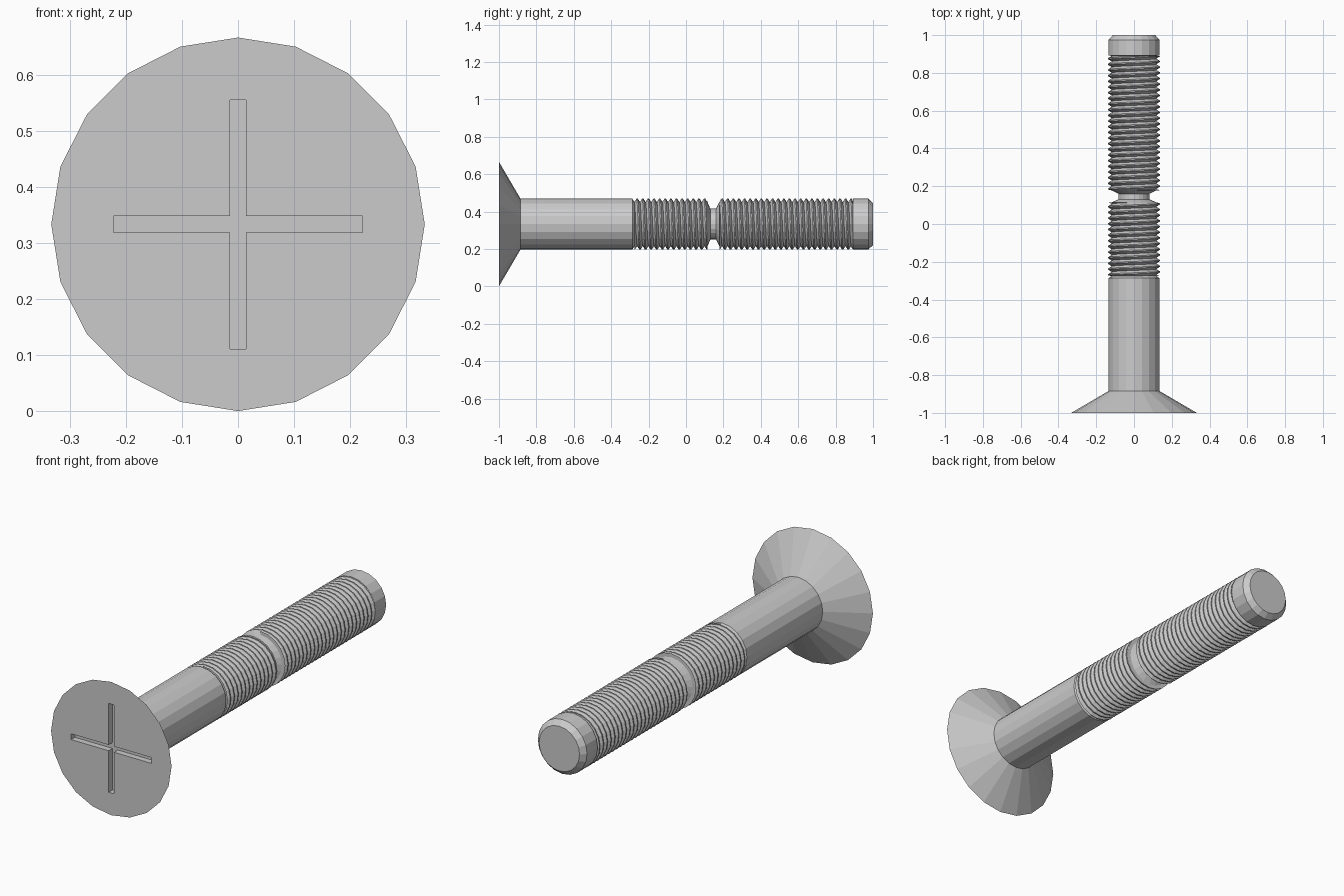
import bpy, bmesh
from math import sin, cos, tau

if "Cube" in bpy.data.objects:
    bpy.data.objects.remove(bpy.data.objects["Cube"])

SIDES = 20
ZC = 0.333          # height of the screw axis
R, ROOT = 0.136, 0.118
PITCH = 0.03


def ring_point(r, y, i):
    a = tau * i / SIDES
    return (r * sin(a), y, ZC + r * cos(a))


def finish(name, bm):
    bmesh.ops.remove_doubles(bm, verts=bm.verts, dist=1e-5)
    bmesh.ops.recalc_face_normals(bm, faces=bm.faces)
    mesh = bpy.data.meshes.new(name)
    bm.to_mesh(mesh)
    bm.free()
    ob = bpy.data.objects.new(name, mesh)
    bpy.context.collection.objects.link(ob)
    return ob


def lathe(name, profile):
    bm = bmesh.new()
    rings = [[bm.verts.new(ring_point(r, y, i)) for i in range(SIDES)] for r, y in profile]
    for a, b in zip(rings, rings[1:]):
        for i in range(SIDES):
            j = (i + 1) % SIDES
            bm.faces.new((a[i], a[j], b[j], b[i]))
    bm.faces.new(rings[0])
    bm.faces.new(rings[-1])
    return finish(name, bm)


def thread(name, y0, y1):
    # helical V ridge, clipped flat at both ends
    bm = bmesh.new()
    n = int((y1 - y0) / PITCH * SIDES) + 2 * SIDES

    def helix(r, shift):
        return [bm.verts.new(ring_point(r, min(max(y0 + PITCH * (i / SIDES - 1 + shift), y0), y1), i))
                for i in range(n)]
    lines = [helix(ROOT, 0), helix(R + 0.001, 0.4), helix(R + 0.001, 0.6), helix(ROOT, 1)]
    for a, b in zip(lines, lines[1:]):
        for i in range(n - 1):
            bm.faces.new((a[i], a[i + 1], b[i + 1], b[i]))
    bmesh.ops.dissolve_degenerate(bm, dist=1e-6, edges=bm.edges)
    return finish(name, bm)


# countersunk head, shank, thread core, neck and chamfered tip
body = lathe("screw_body", [
    (0.333, -1.0), (R, -0.885), (R, -0.287), (ROOT, -0.275),
    (ROOT, 0.115), (0.083, 0.13), (0.083, 0.16), (ROOT, 0.178),
    (ROOT, 0.89), (R, 0.892), (R, 0.975), (0.112, 1.0)])

# cross slot cut into the head
L, W, DEPTH = 0.222, 0.0145, 0.03
corner = [(W, L), (W, W), (L, W)]
outline = []
for _ in range(4):
    outline += corner
    corner = [(z, -x) for x, z in corner]
outline = [p for k, p in enumerate(outline)]
bm = bmesh.new()
front = bm.faces.new([bm.verts.new((x, -1.1, ZC + z)) for x, z in outline])
out = bmesh.ops.extrude_face_region(bm, geom=[front])
bmesh.ops.translate(bm, vec=(0, 0.1 + DEPTH, 0),
                    verts=[v for v in out["geom"] if isinstance(v, bmesh.types.BMVert)])
cutter = finish("slot_cutter", bm)
cutter.hide_render = True
mod = body.modifiers.new("slot", 'BOOLEAN')
mod.operation, mod.solver, mod.object = 'DIFFERENCE', 'EXACT', cutter
bpy.context.view_layer.objects.active = body
bpy.ops.object.modifier_apply(modifier=mod.name)
bpy.data.objects.remove(cutter)

# two threaded lengths either side of the neck
thread("lower_thread", -0.276, 0.115)
thread("upper_thread", 0.178, 0.89)
